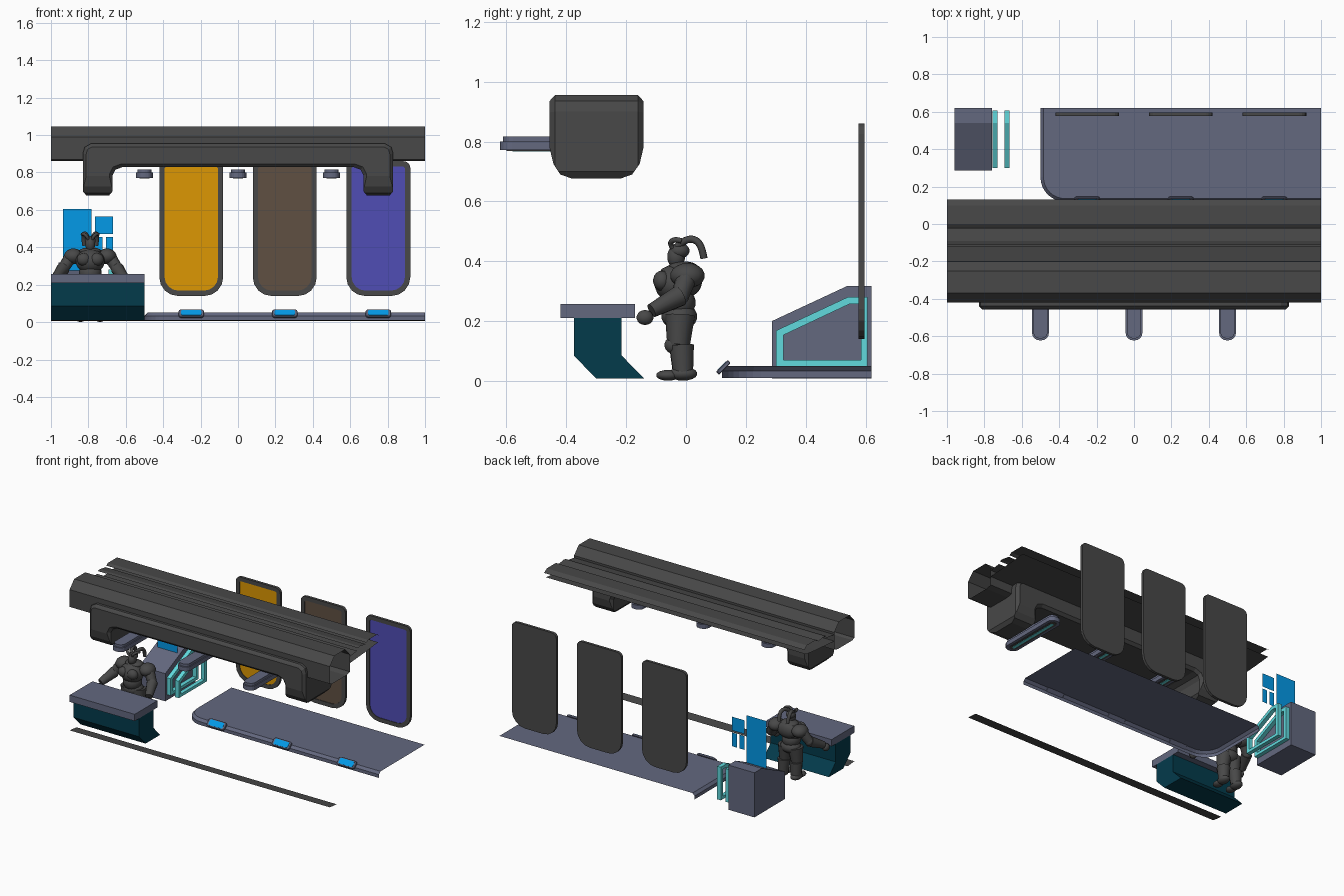
import bpy, bmesh, math
from mathutils import Vector

cube = bpy.data.objects.get("Cube")
if cube:
    bpy.data.objects.remove(cube, do_unlink=True)


def material(name, rgb):
    m = bpy.data.materials.new(name)
    m.use_nodes = True
    m.diffuse_color = (*rgb, 1)
    m.node_tree.nodes["Principled BSDF"].inputs["Base Color"].default_value = (*rgb, 1)
    return m


GREY = material("charcoal", (.065, .065, .065))
SLATE = material("slate", (.125, .138, .212))
TEAL = material("dark teal", (.001, .043, .071))
CYAN = material("cyan", (.12, .7, .73))
BLUE = material("bright blue", (.001, .32, .8))
ORANGE = material("orange", (.72, .31, .001))
BROWN = material("brown", (.118, .079, .055))
PURPLE = material("purple", (.08, .074, .46))


def finish(name, bm, mat, recalc=True):
    if recalc:
        bmesh.ops.recalc_face_normals(bm, faces=bm.faces)
    me = bpy.data.meshes.new(name)
    bm.to_mesh(me)
    bm.free()
    me.materials.append(mat)
    ob = bpy.data.objects.new(name, me)
    bpy.context.collection.objects.link(ob)
    return ob


def place(axis, u, v, t):
    return {"x": (t, u, v), "y": (u, t, v), "z": (u, v, t)}[axis]


def prism(name, pts, axis, a, b, mat, bevel=0):
    """Extrude a flat outline along an axis from a to b."""
    bm = bmesh.new()
    lo = bm.faces.new([bm.verts.new(place(axis, u, v, a)) for u, v in pts])
    ext = bmesh.ops.extrude_face_region(bm, geom=[lo])
    shift = Vector(place(axis, 0, 0, b - a))
    for v in ext["geom"]:
        if isinstance(v, bmesh.types.BMVert):
            v.co += shift
    bmesh.ops.recalc_face_normals(bm, faces=bm.faces)
    if bevel:
        k = "xyz".index(axis)
        rim = [e for e in bm.edges if abs(e.verts[0].co[k] - e.verts[1].co[k]) < 1e-6]
        bmesh.ops.bevel(bm, geom=rim, offset=bevel, segments=1, affect="EDGES")
    return finish(name, bm, mat)


def ring(name, outer, inner, axis, a, b, mat):
    """Extruded frame between two outlines of equal length."""
    bm = bmesh.new()
    loops = [[bm.verts.new(place(axis, u, v, t)) for u, v in p]
             for p, t in ((outer, a), (outer, b), (inner, b), (inner, a))]
    n = len(outer)
    for k in range(4):
        p, q = loops[k], loops[(k + 1) % 4]
        for i in range(n):
            j = (i + 1) % n
            bm.faces.new((p[i], p[j], q[j], q[i]))
    return finish(name, bm, mat)


def sheet(name, pts, mat, close=False):
    """Open surface running the full length of the stand."""
    bm = bmesh.new()
    rows = [[bm.verts.new((x, y, z)) for x in (-1, 1)] for y, z in pts]
    if close:
        rows.append(rows[0])
    for p, q in zip(rows, rows[1:]):
        bm.faces.new((p[0], p[1], q[1], q[0]))
    return finish(name, bm, mat, False)


def rounded(u0, u1, v0, v1, radii, steps=4):
    """Rectangle outline; radii for lower left, lower right, upper right, upper left."""
    corners = ((u0, v0, 1, 1), (u1, v0, -1, 1), (u1, v1, -1, -1), (u0, v1, 1, -1))
    pts = []
    for k, ((u, v, su, sv), r) in enumerate(zip(corners, radii)):
        if not r:
            pts.append((u, v))
            continue
        for i in range(steps + 1):
            t = math.pi + (k + i / steps) * math.pi / 2
            pts.append((u + su * r + r * math.cos(t), v + sv * r + r * math.sin(t)))
    return pts


# Overhead beam: hollow tube, roof sheets and floor strip
sheet("beam_tube", [(-.42, .87), (-.42, .99), (-.37, 1.045), (-.25, 1.045),
                    (-.2, .99), (-.2, .87), (-.24, .86), (-.4, .86)], GREY, True)
sheet("beam_middle_sheet", [(-.2, .975), (-.12, .985)], GREY)
sheet("beam_inner_sheet", [(-.11, 1.0), (-.09, 1.005), (-.025, .995)], GREY)
sheet("beam_rear_sheet", [(-.018, 1.003), (0, 1.015), (.1, 1.015), (.13, .995)], GREY)
sheet("beam_lower_sheet", [(-.2, .93), (0, .945), (.11, .957)], GREY)
sheet("floor_strip", [(-.42, .012), (-.345, .005)], GREY)

# Front bracket: front outline intersected with a rounded side outline
half = [(.0, .828), (.62, .828), (.655, .815), (.67, .785), (.67, .7), (.69, .676),
        (.81, .676), (.83, .7), (.83, .9), (.82, .935), (.785, .955)]
outline = half + [(-x, z) for x, z in reversed(half[1:])]
bracket = prism("front_bracket", outline, "y", -.456, -.142, GREY, .018)
side = [(-.456, .935), (-.44, .955), (-.16, .955), (-.142, .935), (-.142, .78), (-.155, .725),
        (-.18, .69), (-.22, .676), (-.38, .676), (-.42, .69), (-.443, .725), (-.456, .78)]
cutter = prism("bracket_side_cutter", side, "x", -.9, .9, GREY)
cutter.hide_render = True
mod = bracket.modifiers.new("round_bottom", "BOOLEAN")
mod.operation = "INTERSECT"
mod.object = cutter
mod.solver = "EXACT"
bpy.context.view_layer.objects.active = bracket
bpy.ops.object.modifier_apply(modifier=mod.name)
bpy.data.objects.remove(cutter, do_unlink=True)

# Hanging lamps with a glowing strip underneath
for i, x in enumerate((-.5, 0, .5)):
    prism(f"lamp_{i}", rounded(x - .045, x + .045, -.622, -.15, [.04] * 4), "z", .771, .8, SLATE)
    prism(f"lamp_cap_{i}", rounded(x - .038, x + .038, -.612, -.16, [.034] * 4), "z", .8, .817, SLATE)
    prism(f"lamp_recess_{i}", rounded(x - .026, x + .026, -.6, -.17, [.024] * 4), "z", .769, .771, GREY)
    prism(f"lamp_glow_{i}", rounded(x - .01, x + .01, -.58, -.19, [.009] * 4), "z", .767, .769, CYAN)

# Tall display panels with coloured screens
for x, mat, label in ((-.25, ORANGE, "orange"), (.25, BROWN, "brown"), (.75, PURPLE, "purple")):
    w = .171
    rim = rounded(x - w, x + w, .14, .86, (.1, .1, .035, .035))
    opening = rounded(x - w + .028, x + w - .028, .168, .832, (.075, .075, .015, .015))
    prism(label + "_panel_body", rim, "y", .583, .596, GREY)
    ring(label + "_panel_frame", rim, opening, "y", .577, .583, GREY)
    prism(label + "_panel_screen", opening, "y", .581, .583, mat)

# Low platform: thin deck with a lip around the left end and front
lip = [(1, .12)]
bm = bmesh.new()
rows = []
for inset, z in ((0, .01), (0, .033), (.016, .05)):
    path = rounded(-.5 + inset, 1, .12 + inset, .62, (.13 - inset, 0, 0, 0), 8)
    edge = [path[-1]] + path[:-2]
    rows.append([bm.verts.new((x, y, z)) for x, y in edge])
for p, q in zip(rows, rows[1:]):
    for i in range(len(p) - 1):
        bm.faces.new((p[i], p[i + 1], q[i + 1], q[i]))
bm.faces.new(rows[-1] + [bm.verts.new((1, .62, .05))])
finish("platform", bm, SLATE, False)

# Tilted tags along the platform edge
for i, x in enumerate((-.25, .25, .75)):
    tag = prism(f"tag_{i}", rounded(-.068, .068, -.028, .028, [.016] * 4), "z", -.007, .007, SLATE, .003)
    plate = prism(f"tag_plate_{i}", rounded(-.054, .054, -.02, .02, [.01] * 4), "z", .007, .009, BLUE)
    for ob in (tag, plate):
        ob.location = (x, .125, .045)
        ob.rotation_euler.x = math.radians(45)

# Sloped cabinet and its free-standing glowing frames
prism("cabinet", [(.287, .008), (.62, .008), (.62, .318), (.54, .318), (.287, .2)],
      "x", -.96, -.76, SLATE)
outer = [(.3, .05), (.607, .05), (.607, .28), (.54, .28), (.3, .168)]
inner = [(.325, .07), (.584, .07), (.584, .257), (.546, .257), (.325, .153)]
for i, x in enumerate((-.757, -.693)):
    ring(f"glow_frame_{i}", outer, inner, "x", x, x + .028, CYAN)

# Floating flat screens
for i, (x0, x1, z0, z1) in enumerate(((-.935, -.782, .27, .605), (-.765, -.668, .47, .565),
                                      (-.765, -.725, .36, .455), (-.706, -.668, .36, .455))):
    bm = bmesh.new()
    bm.faces.new([bm.verts.new((x, .45, z)) for x, z in ((x0, z0), (x1, z0), (x1, z1), (x0, z1))])
    finish(f"floating_screen_{i}", bm, BLUE, False)

# Reception desk
prism("desk_top", [(-.42, .21), (-.17, .21), (-.17, .257), (-.42, .257)], "x", -1, -.5, SLATE)
prism("desk_base", [(-.375, .21), (-.375, .085), (-.3, .008), (-.14, .008), (-.215, .085),
                    (-.215, .21)], "x", -1, -.5, TEAL)

# Armoured attendant, built around its own centre line
CX = -.79


def smooth(ob, angle=50):
    bpy.ops.object.select_all(action="DESELECT")
    ob.select_set(True)
    bpy.context.view_layer.objects.active = ob
    bpy.ops.object.shade_smooth_by_angle(angle=math.radians(angle))


def blob(name, x, y, z, sx, sy, sz):
    bm = bmesh.new()
    bmesh.ops.create_uvsphere(bm, u_segments=14, v_segments=9, radius=1)
    for v in bm.verts:
        v.co = Vector((CX + x + v.co.x * sx, y + v.co.y * sy, z + v.co.z * sz))
    smooth(finish(name, bm, GREY))


def limb(name, a, b, ra, rb):
    a, b = Vector(a), Vector(b)
    bm = bmesh.new()
    bmesh.ops.create_cone(bm, cap_ends=True, segments=12, radius1=ra, radius2=rb, depth=(b - a).length)
    rot = (b - a).to_track_quat("Z", "Y").to_matrix()
    for v in bm.verts:
        v.co = rot @ v.co + (a + b) / 2 + Vector((CX, 0, 0))
    smooth(finish(name, bm, GREY))


def braid(name, pts, radius):
    cu = bpy.data.curves.new(name, "CURVE")
    cu.dimensions = "3D"
    cu.bevel_depth = radius
    cu.bevel_resolution = 2
    cu.use_fill_caps = True
    sp = cu.splines.new("NURBS")
    sp.points.add(len(pts) - 1)
    for p, (x, y, z) in zip(sp.points, pts):
        p.co = (CX + x, y, z, 1)
    sp.use_endpoint_u = True
    cu.materials.append(GREY)
    bpy.context.collection.objects.link(bpy.data.objects.new(name, cu))


blob("attendant_chest", 0, -.035, .325, .08, .07, .065)
blob("attendant_belly", 0, -.03, .262, .062, .062, .06)
blob("attendant_hips", 0, -.022, .215, .07, .06, .045)
blob("attendant_back_plate", 0, .015, .34, .075, .04, .055)
blob("attendant_collar", 0, -.01, .38, .06, .05, .02)
blob("attendant_head", 0, -.033, .415, .027, .03, .038)
blob("attendant_hair", 0, -.022, .435, .03, .034, .026)
for s, side_name in ((-1, "right"), (1, "left")):
    n = side_name + "_"
    blob(n + "shoulder_pad", s * .09, .005, .352, .052, .058, .042)
    blob(n + "pectoral", s * .035, -.08, .335, .038, .03, .034)
    limb(n + "upper_arm", (s * .11, 0, .34), (s * .145, -.02, .285), .034, .03)
    blob(n + "elbow", s * .145, -.02, .285, .031, .031, .031)
    limb(n + "forearm", (s * .145, -.02, .285), (s * .185, -.115, .235), .036, .024)
    blob(n + "hand", s * .19, -.137, .212, .022, .028, .025)
    limb(n + "thigh", (s * .037, -.02, .22), (s * .045, -.025, .12), .05, .038)
    blob(n + "knee", s * .045, -.04, .12, .03, .032, .03)
    limb(n + "shin", (s * .046, -.015, .12), (s * .05, -.01, .025), .042, .034)
    blob(n + "boot_toe", s * .052, -.06, .019, .03, .04, .018)
    blob(n + "boot_heel", s * .052, -.01, .024, .034, .048, .023)
    # swept-back braids and short crown tufts
    braid(n + "braid", ((s * .012, -.03, .45), (s * .025, .0, .475), (s * .034, .03, .478),
                        (s * .036, .052, .455), (s * .032, .06, .41)), .012)
    braid(n + "tuft", ((s * .012, -.045, .445), (s * .018, -.06, .465), (s * .04, -.045, .478),
                       (s * .042, -.015, .468)), .009)
